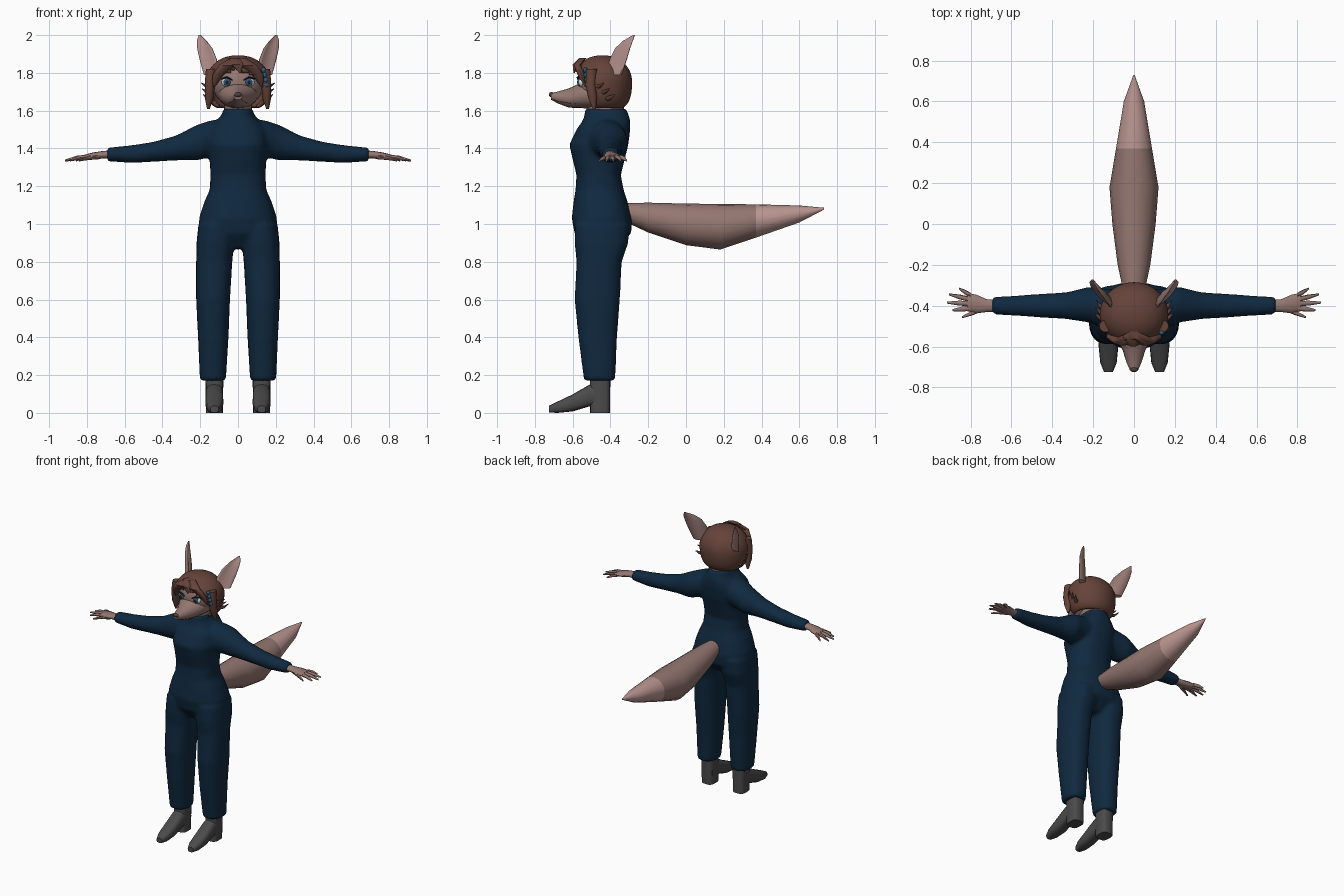
import bpy, bmesh, math
from mathutils import Vector, Matrix

if "Cube" in bpy.data.objects:
    bpy.data.objects.remove(bpy.data.objects["Cube"])


def material(name, rgb):
    m = bpy.data.materials.new(name)
    m.use_nodes = True
    m.diffuse_color = (*rgb, 1)
    m.node_tree.nodes["Principled BSDF"].inputs["Base Color"].default_value = (*rgb, 1)
    return m


FUR = material("brown fur", (.30, .185, .165))
PINK = material("pale pink fur", (.50, .31, .29))
HAIR = material("dark brown hair", (.13, .056, .042))
SUIT = material("navy cloth", (.005, .022, .05))
BOOT = material("grey leather", (.07, .07, .07))
WHITE = material("eye white", (.75, .75, .75))
BLUE = material("iris blue", (.03, .11, .2))
DARK = material("near black", (.012, .012, .016))
NOSE = material("nose brown", (.08, .05, .05))

X, Y, Z = Vector((1, 0, 0)), Vector((0, 1, 0)), Vector((0, 0, 1))


def loft(bm, sections, u, v, n=20, e=1.0, cup=0.0):
    """Skin closed rings (x, y, z, radius along u, radius along v)."""
    rings = []
    for x, y, z, a, b in sections:
        ring = []
        for i in range(n):
            t = math.tau * i / n
            c, s = math.cos(t), math.sin(t)
            c2, s2 = math.copysign(abs(c) ** e, c), math.copysign(abs(s) ** e, s)
            ring.append(bm.verts.new(Vector((x, y, z)) + u * a * c2
                                     + v * (b * s2 + cup * a * c * c)))
        rings.append(ring)
    for r0, r1 in zip(rings, rings[1:]):
        for i in range(n):
            j = (i + 1) % n
            bm.faces.new((r0[i], r0[j], r1[j], r1[i]))
    bm.faces.new(rings[0])
    bm.faces.new(rings[-1])


def ball(bm, center, radii, n=16):
    m = Matrix.Translation(center) @ Matrix.Diagonal((*radii, 1))
    bmesh.ops.create_uvsphere(bm, u_segments=n, v_segments=n * 2 // 3, radius=1, matrix=m)


def finish(name, bm, mats, rule=None, angle=45):
    bmesh.ops.recalc_face_normals(bm, faces=bm.faces)
    bm.normal_update()
    if rule:
        for f in bm.faces:
            f.material_index = int(rule(f))
    me = bpy.data.meshes.new(name)
    bm.to_mesh(me)
    bm.free()
    ob = bpy.data.objects.new(name, me)
    bpy.context.collection.objects.link(ob)
    for m in mats:
        me.materials.append(m)
    bpy.ops.object.select_all(action='DESELECT')
    ob.select_set(True)
    bpy.context.view_layer.objects.active = ob
    bpy.ops.object.shade_smooth_by_angle(angle=math.radians(angle))
    return ob


# Jumpsuit: torso, legs and sleeves fused into one skin
bm = bmesh.new()
torso = [(.87, .12, -.53, -.37), (.95, .20, -.59, -.29), (1.03, .207, -.605, -.285),
         (1.12, .178, -.595, -.31), (1.18, .15, -.585, -.33), (1.26, .146, -.58, -.345),
         (1.34, .15, -.60, -.325), (1.42, .16, -.618, -.305), (1.50, .155, -.58, -.295),
         (1.55, .11, -.545, -.295), (1.58, .085, -.537, -.305), (1.61, .08, -.535, -.315)]
loft(bm, [(0, (f + b) / 2, z, a, (b - f) / 2) for z, a, f, b in torso], X, Y, 28, .85)
for s in (-1, 1):
    leg = [(.17, .133, .069, -.54, -.375), (.4, .131, .081, -.57, -.365),
           (.6, .132, .09, -.59, -.35), (.8, .126, .096, -.58, -.34),
           (.9, .12, .1, -.59, -.305), (1.0, .11, .1, -.59, -.30)]
    loft(bm, [(s * x, (f + b) / 2, z, a, (b - f) / 2) for z, x, a, f, b in leg], X, Y, 20, .85)
    sleeve = [(.08, -.42, 1.46, .10, .095), (.15, -.415, 1.45, .10, .098),
              (.22, -.395, 1.43, .088, .094), (.33, -.40, 1.402, .066, .066),
              (.45, -.40, 1.382, .059, .053), (.56, -.40, 1.37, .051, .048),
              (.695, -.40, 1.368, .043, .036)]
    loft(bm, [(s * x, y, z, a, b) for x, y, z, a, b in sleeve], Y, Z)
suit = finish("jumpsuit", bm, [SUIT])
mod = suit.modifiers.new("fuse", 'REMESH')
mod.mode, mod.voxel_size, mod.use_smooth_shade = 'VOXEL', .012, True
mod = suit.modifiers.new("soften", 'SMOOTH')
mod.factor, mod.iterations = .5, 5

for s, side in ((-1, "right"), (1, "left")):
    # Hand with four fingers and a thumb
    bm = bmesh.new()
    loft(bm, [(s * .67, -.4, 1.368, .03, .022), (s * .72, -.4, 1.366, .031, .02),
              (s * .77, -.392, 1.36, .045, .018), (s * .815, -.383, 1.353, .045, .013)], Y, Z, 12)
    fingers = [(.80, -.35, .857, -.316), (.80, -.37, .905, -.345), (.80, -.39, .915, -.385),
               (.80, -.412, .89, -.422), (.735, -.412, .843, -.457)]
    for x0, y0, x1, y1 in fingers:
        xm, ym = (x0 + x1) / 2, (y0 + y1) / 2
        loft(bm, [(s * x0, y0, 1.355, .013, .012), (s * xm, ym, 1.35, .012, .011),
                  (s * x1, y1, 1.336, .005, .005)], Y, Z, 8)
    finish(side + "_hand", bm, [FUR])

    # Pointed boot with a heel
    bm = bmesh.new()
    cx = s * .125
    loft(bm, [(cx, -.455, 0, .045, .053), (cx, -.455, .08, .046, .053),
              (cx, -.455, .2, .048, .055)], X, Y, 16, .6)
    foot = [(-.42, .03, .16, .044), (-.51, .035, .15, .046), (-.6, .008, .098, .048),
            (-.68, 0, .06, .04), (-.724, .002, .038, .022)]
    loft(bm, [(cx, y, (lo + hi) / 2, a, (hi - lo) / 2) for y, lo, hi, a in foot], X, Z, 16, .7)
    finish(side + "_boot", bm, [BOOT])

    # Cupped ear, pale on its open side
    bm = bmesh.new()
    u, v = Vector((-s * .7, -.7, 0)), Vector((s * .7, -.7, 0))
    loft(bm, [(s * .13, -.37, 1.79, .055, .02), (s * .145, -.347, 1.87, .064, .015),
              (s * .165, -.325, 1.93, .056, .012), (s * .185, -.30, 1.97, .036, .008),
              (s * .202, -.275, 2.0, .006, .004)], u, v, 16, 1, .3)
    finish(side + "_ear", bm, [FUR, PINK], lambda f: f.normal.dot(v) > 0)

    # Eye
    for part, r, dy, mat in (("eye", (.029, .018, .025), 0, WHITE),
                             ("iris", (.019, .01, .021), -.012, BLUE),
                             ("pupil", (.01, .006, .012), -.018, DARK)):
        bm = bmesh.new()
        ball(bm, (s * .058, -.553 + dy, 1.75), r)
        finish(side + "_" + part, bm, [mat])
    # Upper lid
    bm = bmesh.new()
    loft(bm, [(s * .03, -.567, 1.762, .008, .003), (s * .058, -.572, 1.777, .008, .005),
              (s * .09, -.547, 1.768, .006, .003)], Y, Z, 8)
    finish(side + "_eyelid", bm, [DARK])

    # Hanging side lock, swept fringe and flicked tufts
    bm = bmesh.new()
    loft(bm, [(s * .14, -.50, 1.82, .03, .03), (s * .15, -.505, 1.74, .026, .028),
              (s * .152, -.495, 1.67, .024, .025), (s * .157, -.485, 1.608, .007, .008)], X, Y, 10)
    loft(bm, [(s * .01, -.545, 1.88, .03, .02), (s * .055, -.575, 1.84, .047, .02),
              (s * .105, -.555, 1.79, .03, .02), (s * .128, -.53, 1.725, .005, .005)], X, Y, 10)
    for k in range(3):
        z = 1.735 - k * .03
        loft(bm, [(s * .14, -.48 + k * .03, z - .012, .02, .014),
                  (s * .17, -.46 + k * .03, z - .005, .013, .01),
                  (s * (.197 - k * .006), -.435 + k * .03, z + .012, .002, .002)], Y, Z, 8)
    finish(side + "_hair_locks", bm, [HAIR])

# Head: neck, skull and tapering muzzle
bm = bmesh.new()
loft(bm, [(0, -.425, 1.56, .075, .1), (0, -.43, 1.68, .075, .1)], X, Y)
ball(bm, (0, -.44, 1.75), (.137, .135, .137), 28)
loft(bm, [(0, -.44, 1.70, .115, .09), (0, -.5, 1.695, .106, .085), (0, -.56, 1.68, .085, .066),
          (0, -.62, 1.667, .055, .051), (0, -.68, 1.67, .036, .031),
          (0, -.714, 1.676, .021, .018)], X, Z, 20)
finish("head", bm, [FUR])

bm = bmesh.new()
ball(bm, (0, -.712, 1.685), (.02, .014, .014))
finish("nose", bm, [NOSE])
bm = bmesh.new()
loft(bm, [(0, -.57, 1.635, .06, .003), (0, -.62, 1.64, .049, .003),
          (0, -.68, 1.65, .03, .003), (0, -.704, 1.66, .021, .002)], X, Z, 16)
finish("mouth", bm, [NOSE])

# Hair shell: dome with straight sides, opened at the face and neck
bm = bmesh.new()
bmesh.ops.create_uvsphere(bm, u_segments=44, v_segments=30, radius=1)
for w in bm.verts:
    r = max(math.hypot(w.co.x, w.co.y), .05)
    k = r ** -.65 if w.co.z < 0 else r ** -.1
    w.co = (w.co.x * k * .168, -.442 + w.co.y * k * .157, 1.75 + w.co.z * .143)


def opening(f):
    c = f.calc_center_median()
    face = c.y < -.49 and c.z < 1.835 - .5 * abs(c.x + .01)
    return face or c.z < 1.613


bmesh.ops.delete(bm, geom=[f for f in bm.faces if opening(f)], context='FACES')
hair = finish("hair", bm, [HAIR])
mod = hair.modifiers.new("thickness", 'SOLIDIFY')
mod.thickness = .018

# Central fringe point
bm = bmesh.new()
loft(bm, [(-.01, -.55, 1.875, .045, .02), (-.005, -.583, 1.845, .034, .018),
          (.012, -.592, 1.80, .004, .004)], X, Y, 10)
finish("fringe_point", bm, [HAIR])

# Beaded hair clip
bm = bmesh.new()
for k in range(4):
    ball(bm, (.135 + k * .006, -.533 + k * .003, 1.815 - k * .026), (.013, .012, .014), 10)
finish("hair_clip", bm, [BLUE])

# Tail with a pale tip
bm = bmesh.new()
tail = [(-.34, 1.02, 1.11, .05), (-.2, .955, 1.113, .08), (0, .888, 1.108, .106),
        (.18, .865, 1.106, .12), (.37, .928, 1.104, .088), (.6, 1.008, 1.098, .05),
        (.73, 1.076, 1.086, .003)]
loft(bm, [(0, y, (lo + hi) / 2, a, (hi - lo) / 2) for y, lo, hi, a in tail], X, Z, 16)
finish("tail", bm, [FUR, PINK], lambda f: f.calc_center_median().y > .37)
